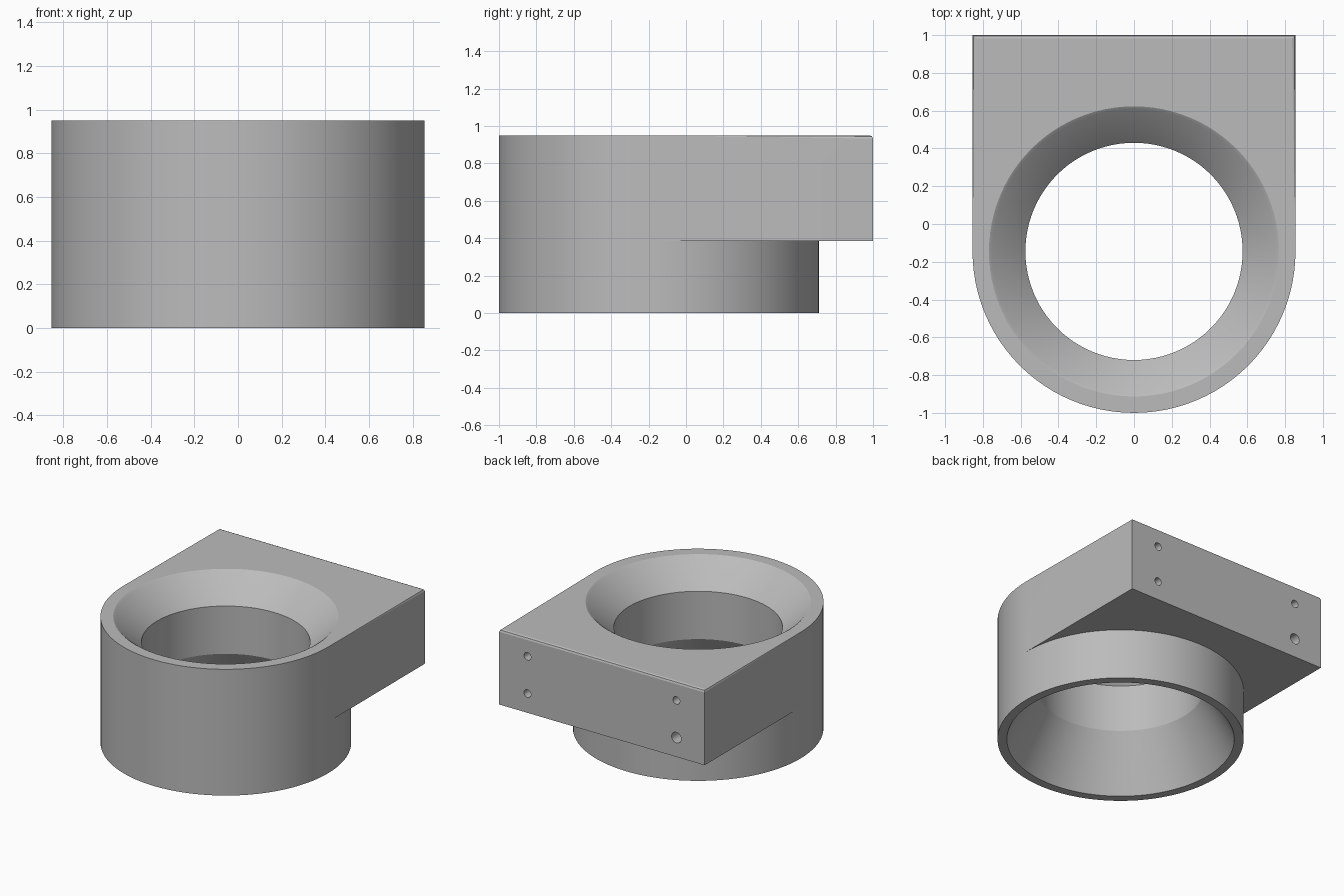
import bpy
import bmesh
from math import sin, cos, pi
from mathutils import Matrix

cube = bpy.data.objects.get("Cube")
if cube:
    bpy.data.objects.remove(cube, do_unlink=True)

SEG = 96
RADIUS = 0.855
CENTRE_Y = -0.145
HEIGHT, LEDGE, BACK = 0.95, 0.385, 1.0

grey = bpy.data.materials.new("plain grey")
grey.use_nodes = True
colour = (0.5, 0.5, 0.5, 1)
grey.diffuse_color = colour
grey.node_tree.nodes["Principled BSDF"].inputs["Base Color"].default_value = colour


def make_object(name, bm):
    bmesh.ops.recalc_face_normals(bm, faces=bm.faces)
    mesh = bpy.data.meshes.new(name)
    bm.to_mesh(mesh)
    bm.free()
    mesh.materials.append(grey)
    obj = bpy.data.objects.new(name, mesh)
    bpy.context.collection.objects.link(obj)
    return obj


def ring(bm, radius, z):
    return [bm.verts.new((radius * cos(2 * pi * i / SEG),
                          CENTRE_Y + radius * sin(2 * pi * i / SEG), z))
            for i in range(SEG)]


def bridge(bm, low, high):
    for i in range(len(low)):
        j = (i + 1) % len(low)
        bm.faces.new((low[i], low[j], high[j], high[i]))


def cut(target, cutter):
    cutter.hide_render = True
    mod = target.modifiers.new("cut", 'BOOLEAN')
    mod.operation = 'DIFFERENCE'
    mod.solver = 'EXACT'
    mod.object = cutter
    bpy.context.view_layer.objects.active = target
    bpy.ops.object.modifier_apply(modifier=mod.name)
    bpy.data.objects.remove(cutter, do_unlink=True)


# Outer body: round collar below, square-backed block above
bm = bmesh.new()
base = ring(bm, RADIUS, 0)
collar = ring(bm, RADIUS, LEDGE)
bridge(bm, base, collar)
bottom = bm.faces.new(base)
corners = [bm.verts.new((x, BACK, LEDGE)) for x in (RADIUS, -RADIUS)]
half = SEG // 2
bm.faces.new(collar[:half + 1] + corners[::-1])
outline = collar[half:] + [collar[0]] + corners
upper = [bm.verts.new((v.co.x, v.co.y, HEIGHT)) for v in outline]
bridge(bm, outline, upper)
top = bm.faces.new(upper)

# Soften the top and bottom rims
rims = list(top.edges) + list(bottom.edges)
bmesh.ops.bevel(bm, geom=rims, offset=0.018, segments=2, profile=0.5,
                affect='EDGES')
body = make_object("ring_mount", bm)

# Through bore, flared at both ends
bm = bmesh.new()
profile = [(0.84, -0.05), (0.79, 0), (0.575, 0.40), (0.575, 0.76),
           (0.752, 0.94), (0.768, 0.95), (0.85, 1.0)]
rings = [ring(bm, r, z) for r, z in profile]
for low, high in zip(rings, rings[1:]):
    bridge(bm, low, high)
bm.faces.new(rings[0])
bm.faces.new(rings[-1])
cut(body, make_object("bore_cutter", bm))

# Four screw holes in the back, one of them wider
bm = bmesh.new()
for x in (-0.62, 0.62):
    for z in (0.53, 0.81):
        r = 0.04 if x < 0 and z < 0.6 else 0.029
        place = Matrix.Translation((x, BACK, z)) @ Matrix.Rotation(pi / 2, 4, 'X')
        bmesh.ops.create_cone(bm, cap_ends=True, segments=24, radius1=r,
                              radius2=r, depth=0.4, matrix=place)
cut(body, make_object("screw_hole_cutter", bm))

# Smooth the curved walls and keep the edges crisp
bpy.ops.object.select_all(action='DESELECT')
body.select_set(True)
bpy.context.view_layer.objects.active = body
bpy.ops.object.shade_smooth_by_angle(angle=0.35)
